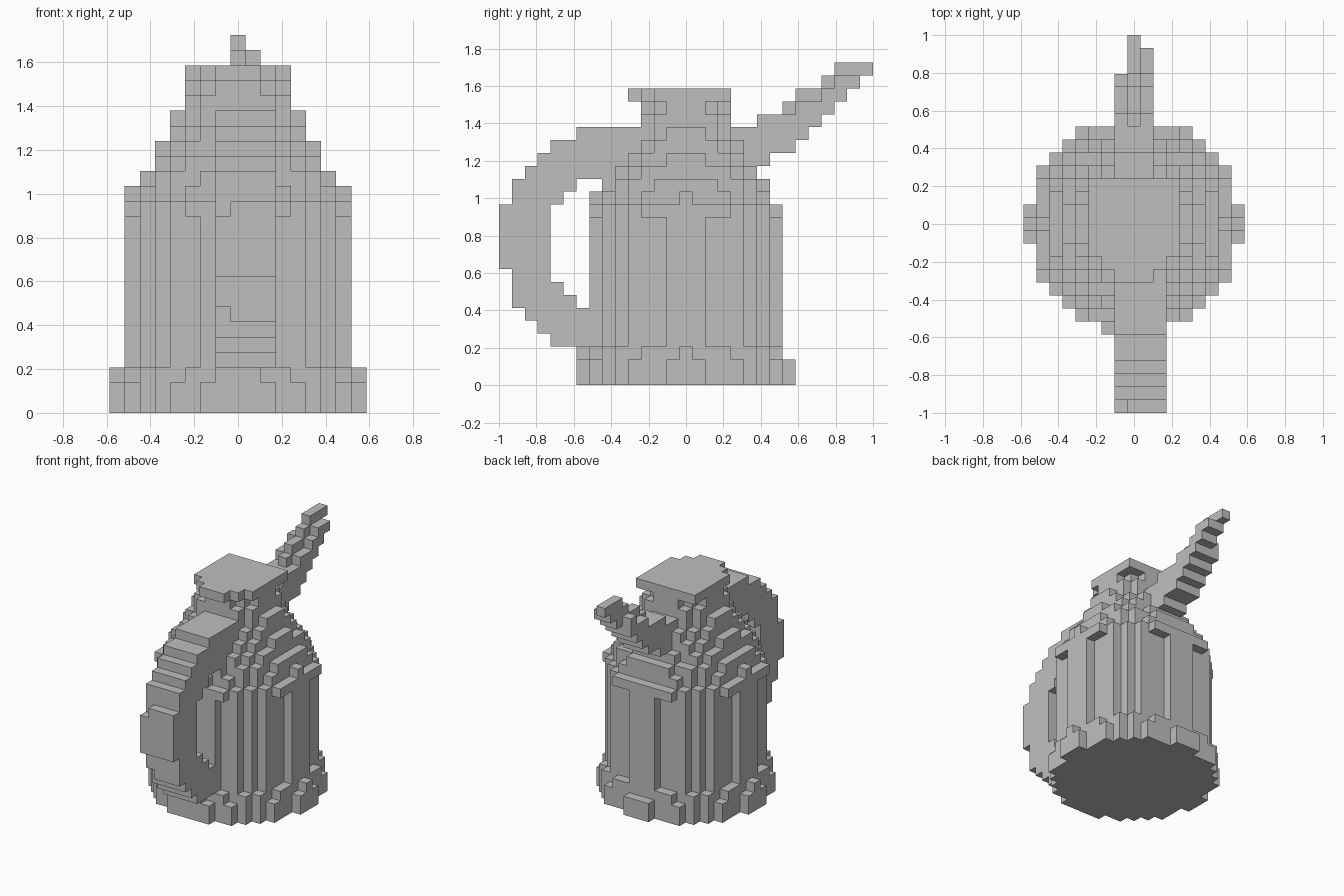
import bpy, bmesh
from mathutils import Vector

cube = bpy.data.objects.get("Cube")
if cube:
    bpy.data.objects.remove(cube, do_unlink=True)

V = 2 / 29  # edge of one block

clay = bpy.data.materials.new("plain grey")
clay.use_nodes = True
grey = (0.52, 0.52, 0.52, 1)
clay.diffuse_color = grey
clay.node_tree.nodes["Principled BSDF"].inputs["Base Color"].default_value = grey


def disc(r2, k):
    """Round layer of blocks, a touch nearer the front than the centre."""
    return {(i, j, k) for i in range(-9, 10) for j in range(-9, 10)
            if i * i + (j + 0.05) ** 2 <= r2}


def column(xs, j, lo, hi):
    """Upright run of blocks at depth j."""
    return {(i, j, k) for i in xs for k in range(lo, hi + 1)}


parts = {}

# Foot: two wide layers and a slightly smaller one
parts["base"] = disc(67.3, 0) | disc(67.3, 1) | disc(64.3, 2)

# Straight wall
parts["body"] = set().union(*(disc(52.7, k) for k in range(3, 13)))

# Rim and stepped shoulder narrowing to the neck
shoulder = [59, 49.4, 42, 34.5, 28, 22.5, 17.5]
parts["shoulder"] = set().union(*(disc(r, 13 + n) for n, r in enumerate(shoulder)))

# Neck with cut corners, and the flat lid with a small front tab
parts["neck"] = disc(14, 20) | disc(10.5, 21)
lid = {(i, j, 22) for i in range(-3, 4) for j in range(-3, 4)}
lid -= {(-3, -3, 22), (3, -3, 22)}
parts["lid"] = lid | {(i, -4, 22) for i in (-1, 0, 1)}

# Handle: depth -> runs of height
grip = range(-1, 3)
runs = {-14: [(9, 13)], -13: [(6, 15)], -12: [(5, 16)], -11: [(4, 17)],
        -10: [(3, 7), (14, 18)], -9: [(3, 6), (15, 18)]}
for j in range(-8, -2):
    runs[j] = [(3, 5), (16, 19)]
handle = set()
for j, spans in runs.items():
    for lo, hi in spans:
        handle |= column(grip, j, lo, hi)
parts["handle"] = handle - {(-1, -14, 13), (-1, -13, 6)}

# Spout: slanting staircase, thinner towards the tip
spout = set()
steps = [(16, 19), (17, 19), (17, 20), (18, 20), (18, 21), (19, 22),
         (20, 22), (21, 23), (22, 24), (23, 24), (24, 24)]
for j, (lo, hi) in enumerate(steps, 4):
    spout |= column([0], j, lo, hi)
    sides = (-1, 1) if j < 12 else (1,)
    spout |= column(sides, j, lo, hi if j < 8 else hi - 1)
parts["spout"] = spout

# Each block belongs to one part only
taken = set()
for name in parts:
    parts[name] -= taken
    taken |= parts[name]


def build(name, cells):
    """Mesh the outside faces of the blocks and merge the flat areas."""
    bm = bmesh.new()
    corners = {}

    def vert(p):
        key = tuple(round(c * 2) for c in p)
        if key not in corners:
            corners[key] = bm.verts.new((p.x * V, p.y * V, (p.z + 0.5) * V))
        return corners[key]

    for c in cells:
        for axis in range(3):
            for sign in (-1, 1):
                n = Vector((0, 0, 0))
                n[axis] = sign
                mid = Vector(c)
                if tuple(round(q) for q in mid + n) in taken:
                    continue
                u = Vector((0, 0, 0))
                u[(axis + 1) % 3] = 0.5
                w = n.cross(u)
                mid += n * 0.5
                bm.faces.new([vert(mid + d) for d in (-u - w, u - w, u + w, w - u)])
    bmesh.ops.dissolve_limit(bm, angle_limit=0.01, verts=bm.verts[:], edges=bm.edges[:])
    mesh = bpy.data.meshes.new(name)
    bm.to_mesh(mesh)
    bm.free()
    mesh.materials.append(clay)
    bpy.context.collection.objects.link(bpy.data.objects.new(name, mesh))


for name, cells in parts.items():
    build(name, cells)
